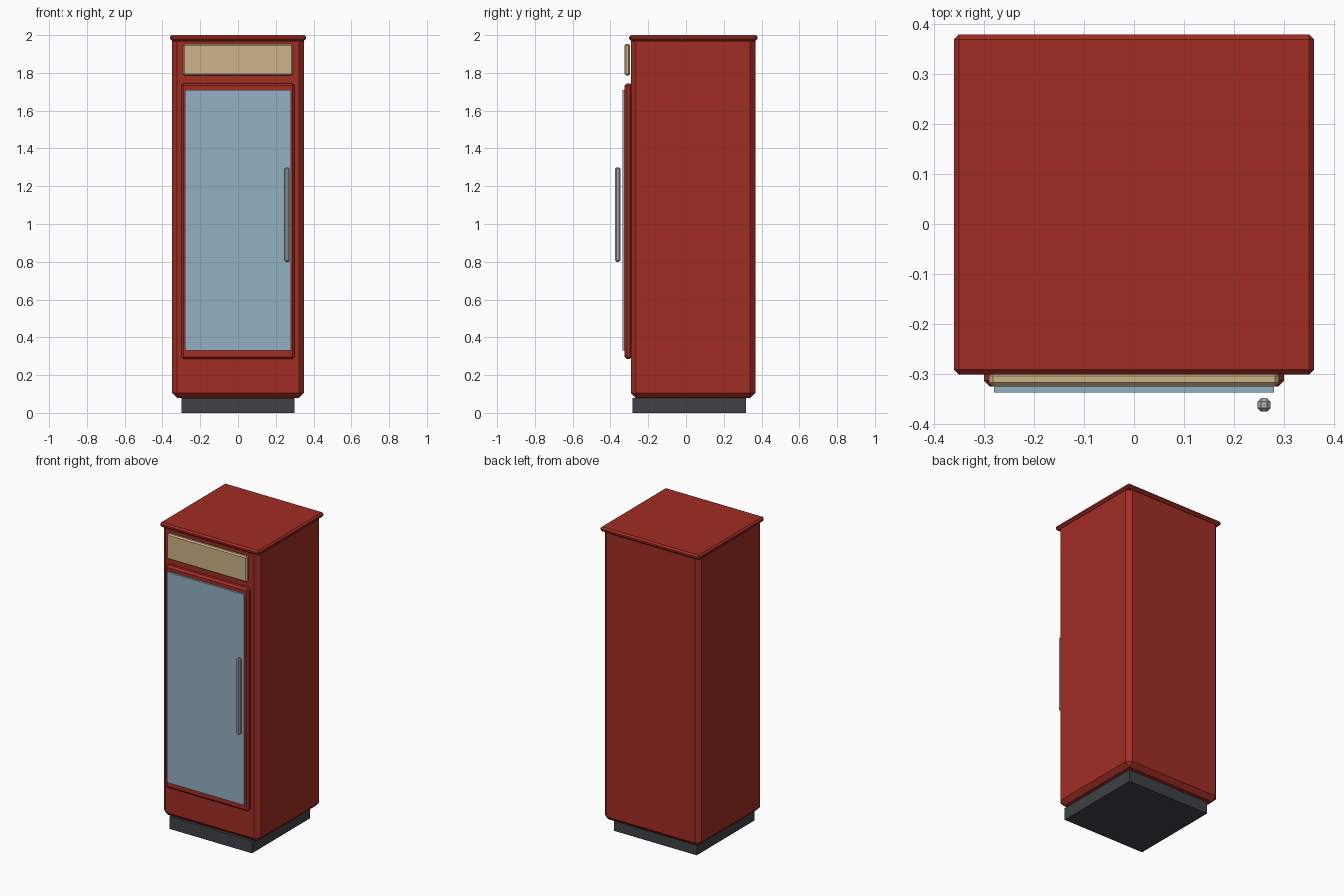
import bpy, bmesh
from mathutils import Vector

if "Cube" in bpy.data.objects:
    bpy.data.objects.remove(bpy.data.objects["Cube"])


def material(name, r, g, b):
    # sRGB bytes to linear diffuse colour
    def lin(c):
        c /= 255
        return c / 12.92 if c <= 0.04045 else ((c + 0.055) / 1.055) ** 2.4
    m = bpy.data.materials.new(name)
    m.diffuse_color = (lin(r), lin(g), lin(b), 1)
    m.use_nodes = True
    m.node_tree.nodes["Principled BSDF"].inputs["Base Color"].default_value = m.diffuse_color
    return m


red = material("red paint", 161, 45, 36)
dark = material("dark grey", 62, 66, 70)
glass = material("pale blue glass", 146, 177, 196)
tan = material("tan panel", 207, 178, 135)
steel = material("light grey metal", 166, 169, 172)


def box(name, x, y, z, mat, bevel=0):
    """Box from axis ranges, with single-segment chamfered edges."""
    lo, hi = Vector((x[0], y[0], z[0])), Vector((x[1], y[1], z[1]))
    bm = bmesh.new()
    bmesh.ops.create_cube(bm, size=1)
    size, mid = hi - lo, (lo + hi) / 2
    for v in bm.verts:
        v.co = Vector(a * s for a, s in zip(v.co, size)) + mid
    if bevel:
        bmesh.ops.bevel(bm, geom=bm.edges[:], offset=bevel, segments=1,
                        profile=0.5, affect='EDGES')
    bmesh.ops.recalc_face_normals(bm, faces=bm.faces[:])
    me = bpy.data.meshes.new(name)
    bm.to_mesh(me)
    bm.free()
    me.materials.append(mat)
    ob = bpy.data.objects.new(name, me)
    bpy.context.collection.objects.link(ob)
    return ob


# plinth, cabinet and top cap
box("plinth", (-0.30, 0.30), (-0.283, 0.317), (0, 0.08), dark)
box("cabinet", (-0.35, 0.35), (-0.292, 0.368), (0.078, 1.995), red, 0.028)
box("top_cap", (-0.36, 0.36), (-0.301, 0.379), (1.97, 2.0), red, 0.01)

# door with glass pane and handle
box("door_frame", (-0.30, 0.30), (-0.325, -0.285), (0.285, 1.745), red, 0.012)
box("door_glass", (-0.28, 0.28), (-0.337, -0.317), (0.33, 1.71), glass)
box("door_handle", (0.247, 0.273), (-0.375, -0.348), (0.80, 1.30), steel, 0.007)

# header panel above the door
box("header_panel", (-0.29, 0.29), (-0.325, -0.296), (1.786, 1.954), tan, 0.008)
